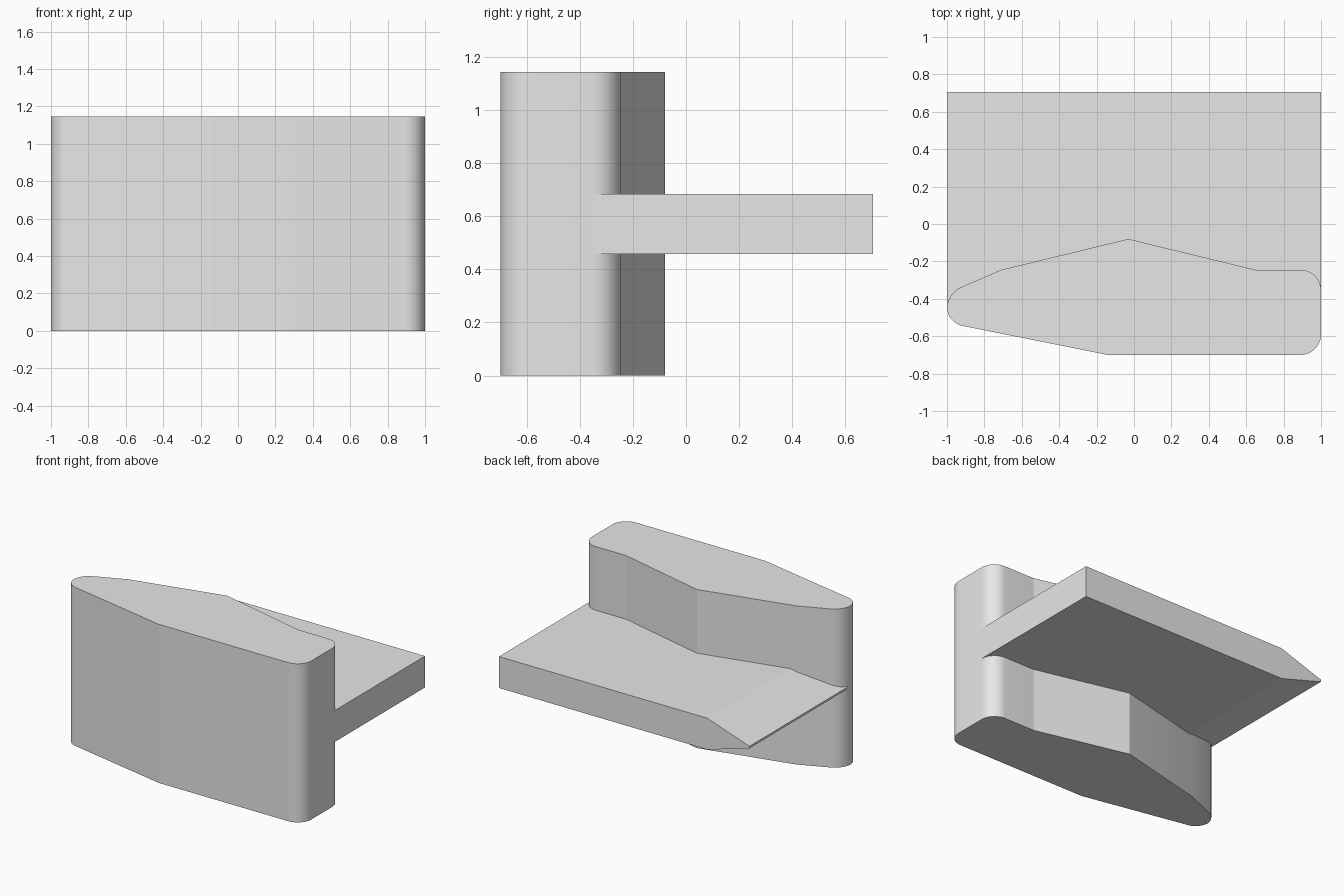
import bpy
import bmesh
import math
from mathutils import Vector

cube = bpy.data.objects.get("Cube")
if cube:
    bpy.data.objects.remove(cube, do_unlink=True)

grey = bpy.data.materials.new("plain grey")
grey.use_nodes = True
grey.diffuse_color = (0.8, 0.8, 0.8, 1)
grey.node_tree.nodes["Principled BSDF"].inputs["Base Color"].default_value = (0.8, 0.8, 0.8, 1)


def fillet(corner, before, after, setback, steps=12):
    """Arc that replaces a corner, starting and ending `setback` away from it."""
    c, p, n = Vector(corner), Vector(before), Vector(after)
    u, v = (p - c).normalized(), (n - c).normalized()
    half = u.angle(v) / 2
    radius = setback * math.tan(half)
    centre = c + (u + v).normalized() * (setback / math.cos(half))
    start = c + u * setback - centre
    end = c + v * setback - centre
    sweep = math.pi - 2 * half
    return [centre + (start * math.sin((1 - t) * sweep) + end * math.sin(t * sweep)) / math.sin(sweep)
            for t in (i / steps for i in range(steps + 1))]


def rounded_outline(corners):
    points = []
    for i, (x, y, setback) in enumerate(corners):
        before = corners[i - 1][:2]
        after = corners[(i + 1) % len(corners)][:2]
        points += fillet((x, y), before, after, setback) if setback else [Vector((x, y))]
    return points


def prism(name, base, direction):
    """Extrude a flat polygon along a direction."""
    bm = bmesh.new()
    face = bm.faces.new([bm.verts.new(p) for p in base])
    extruded = bmesh.ops.extrude_face_region(bm, geom=[face])
    moved = [g for g in extruded["geom"] if isinstance(g, bmesh.types.BMVert)]
    bmesh.ops.translate(bm, verts=moved, vec=direction)
    bmesh.ops.recalc_face_normals(bm, faces=bm.faces)
    mesh = bpy.data.meshes.new(name)
    bm.to_mesh(mesh)
    bm.free()
    mesh.materials.append(grey)
    obj = bpy.data.objects.new(name, mesh)
    bpy.context.collection.objects.link(obj)
    bpy.ops.object.select_all(action="DESELECT")
    obj.select_set(True)
    bpy.context.view_layer.objects.active = obj
    bpy.ops.object.shade_smooth_by_angle(angle=math.radians(10))
    return obj


# Upright body: x, y and corner setback, counter-clockwise
body_corners = [
    (-0.14, -0.70, 0), (1, -0.70, 0.11), (1, -0.245, 0.11), (0.65, -0.245, 0),
    (-0.03, -0.08, 0), (-0.71, -0.245, 0), (-1, -0.37, 0.085), (-1, -0.528, 0.085),
]
outline = rounded_outline(body_corners)
prism("upright_body", [(p.x, p.y, 0) for p in outline], (0, 0, 1.145))

# Shelf behind the body, tapering to a thin edge at one end
shelf_section = [(1, 0.458), (1, 0.685), (-0.665, 0.685),
                 (-1, 0.572), (-1, 0.557), (-0.665, 0.458)]
prism("shelf", [(x, -0.42, z) for x, z in shelf_section], (0, 1.125, 0))
